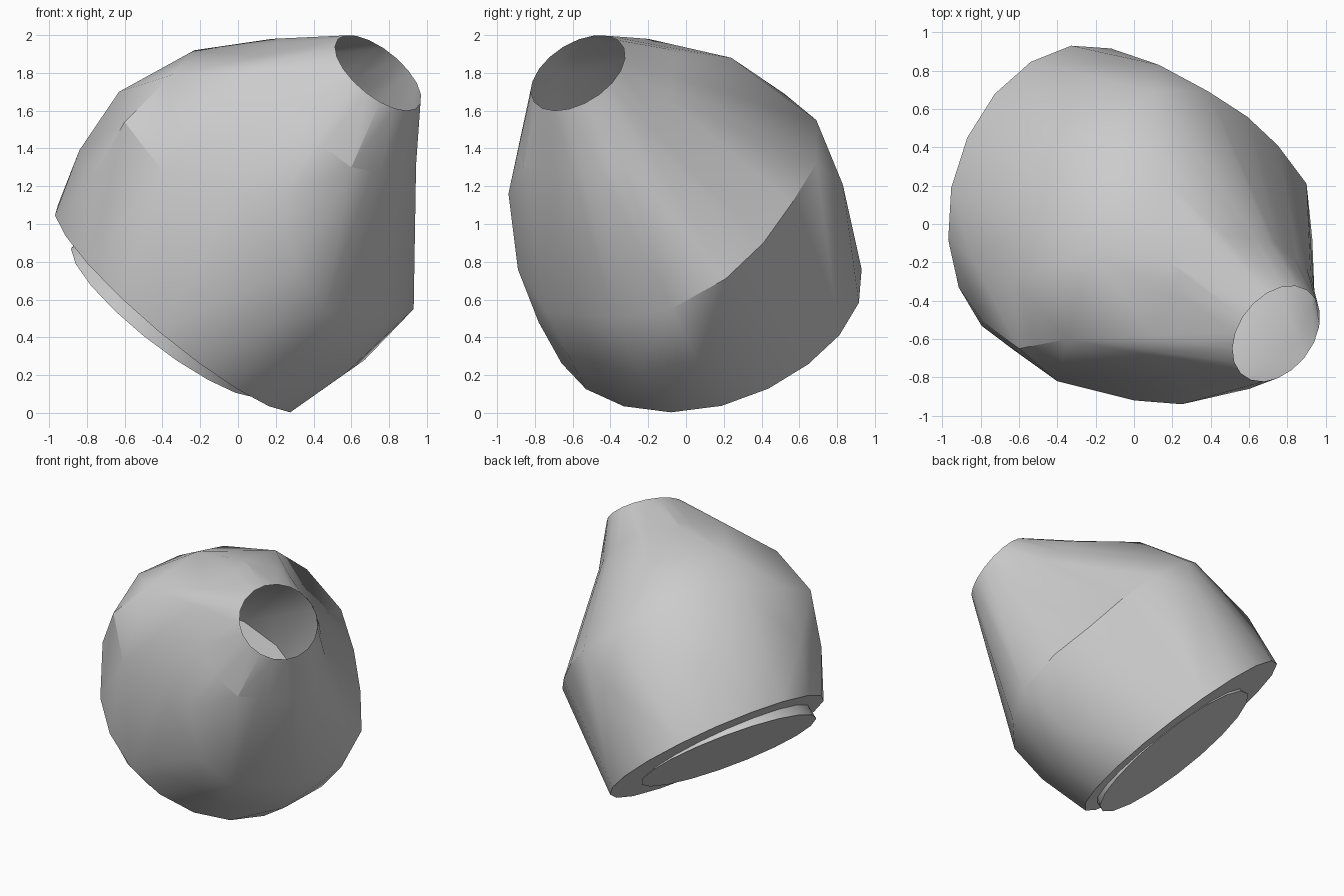
import bpy, bmesh, math
from mathutils import Vector

if "Cube" in bpy.data.objects:
    bpy.data.objects.remove(bpy.data.objects["Cube"])

SIDES = 19
BASE_CENTRE, BASE_AXIS = Vector((-0.32, 0.121, 0.553)), Vector((0.631, -0.188, 0.753)).normalized()
DISC_CENTRE, DISC_AXIS = Vector((-0.362, 0.002, 0.497)), Vector((0.595, -0.24, 0.768)).normalized()
MOUTH_CENTRE, MOUTH_AXIS = Vector((0.742, -0.572, 1.80)), Vector((0.57, -0.44, 0.695)).normalized()

clay = bpy.data.materials.new("plain_grey")
clay.diffuse_color = (0.6, 0.6, 0.6, 1)
clay.use_nodes = True
clay.node_tree.nodes["Principled BSDF"].inputs["Base Color"].default_value = clay.diffuse_color


def ring(bm, centre, axis, radius, flat=0.0):
    """Loop of vertices square to an axis, optionally flattened on its back right."""
    u = Vector((0, 0, 1)).cross(axis).normalized()
    v = axis.cross(u)
    verts = []
    for i in range(SIDES):
        a = math.radians(268.5 + 360 * i / SIDES)
        r = radius * (1 - flat * max(0, math.cos(a - math.radians(326))) ** 4)
        verts.append(bm.verts.new(centre + r * (u * math.cos(a) + v * math.sin(a))))
    return verts


def finish(bm, name, angle=30):
    bmesh.ops.recalc_face_normals(bm, faces=bm.faces)
    mesh = bpy.data.meshes.new(name)
    bm.to_mesh(mesh)
    bm.free()
    mesh.materials.append(clay)
    obj = bpy.data.objects.new(name, mesh)
    bpy.context.collection.objects.link(obj)
    bpy.ops.object.select_all(action='DESELECT')
    obj.select_set(True)
    bpy.context.view_layer.objects.active = obj
    bpy.ops.object.shade_smooth_by_angle(angle=math.radians(angle))
    return obj


# Body: taut skin stretched over the base rim, the uneven belly and the mouth
belly = [
    # right shoulder and back
    (0.93, -0.08, 0.55), (0.90, 0.21, 0.71), (0.75, 0.41, 0.90), (0.59, 0.56, 1.11),
    (0.39, 0.69, 1.32), (0.10, 0.69, 1.55), (0.13, 0.83, 1.21), (-0.12, 0.52, 1.69),
    (-0.55, 0.57, 1.40),
    # top
    (-0.36, 0.34, 1.74), (0.15, 0.24, 1.88), (-0.23, -0.15, 1.92), (0.18, -0.20, 1.98),
    (-0.35, -0.60, 1.79),
    # left
    (-0.51, 0.02, 1.75), (-0.63, -0.30, 1.70), (-0.84, -0.19, 1.39), (-0.60, -0.65, 1.54),
    (-0.79, -0.51, 1.21),
    # front
    (-0.40, -0.82, 1.28), (0.0, -0.92, 1.20), (0.25, -0.94, 1.16), (0.30, -0.89, 0.76),
    (0.60, -0.86, 1.30),
    # lower right
    (0.46, -0.74, 0.54), (0.78, -0.38, 0.50), (0.18, -0.78, 0.48), (0.31, -0.62, 0.30),
    (0.57, -0.25, 0.21), (0.67, 0.06, 0.28),
]
bm = bmesh.new()
rim = set(ring(bm, BASE_CENTRE, BASE_AXIS, 0.84, 0.06))
mouth = set(ring(bm, MOUTH_CENTRE, MOUTH_AXIS, 0.278))
for p in belly:
    bm.verts.new(p)
bmesh.ops.convex_hull(bm, input=bm.verts[:])
# Open the mouth and the underside
caps = [f for f in bm.faces if set(f.verts) <= rim or set(f.verts) <= mouth]
bmesh.ops.delete(bm, geom=caps, context='FACES')
bmesh.ops.delete(bm, geom=[v for v in bm.verts if not v.link_faces], context='VERTS')
# Neck: cut a loop below the mouth and draw its back right side in
cut = bmesh.ops.bisect_plane(bm, geom=bm.verts[:] + bm.edges[:] + bm.faces[:],
                             plane_co=MOUTH_CENTRE - MOUTH_AXIS * 0.3, plane_no=MOUTH_AXIS)
for v in [g for g in cut["geom_cut"] if isinstance(g, bmesh.types.BMVert)]:
    out = v.co - MOUTH_CENTRE
    out = (out - MOUTH_AXIS * out.dot(MOUTH_AXIS)).normalized()
    v.co -= out * 0.05 * max(0, out.dot(Vector((0.6, 0.8, 0)))) ** 2
bmesh.ops.triangulate(bm, faces=[f for f in bm.faces if len(f.verts) > 3])
finish(bm, "body")

# Foot: flat flange under the rim, short wall and a slightly tilted off-centre disc
bm = bmesh.new()
inner_centre = DISC_CENTRE + BASE_AXIS * (BASE_CENTRE - DISC_CENTRE).dot(BASE_AXIS)
loops = [ring(bm, BASE_CENTRE, BASE_AXIS, 0.84, 0.06),
         ring(bm, inner_centre, BASE_AXIS, 0.64),
         ring(bm, DISC_CENTRE, DISC_AXIS, 0.65)]
for a, b in zip(loops, loops[1:]):
    for i in range(SIDES):
        j = (i + 1) % SIDES
        bm.faces.new((a[i], a[j], b[j], b[i]))
bm.faces.new(loops[-1])
finish(bm, "foot")
